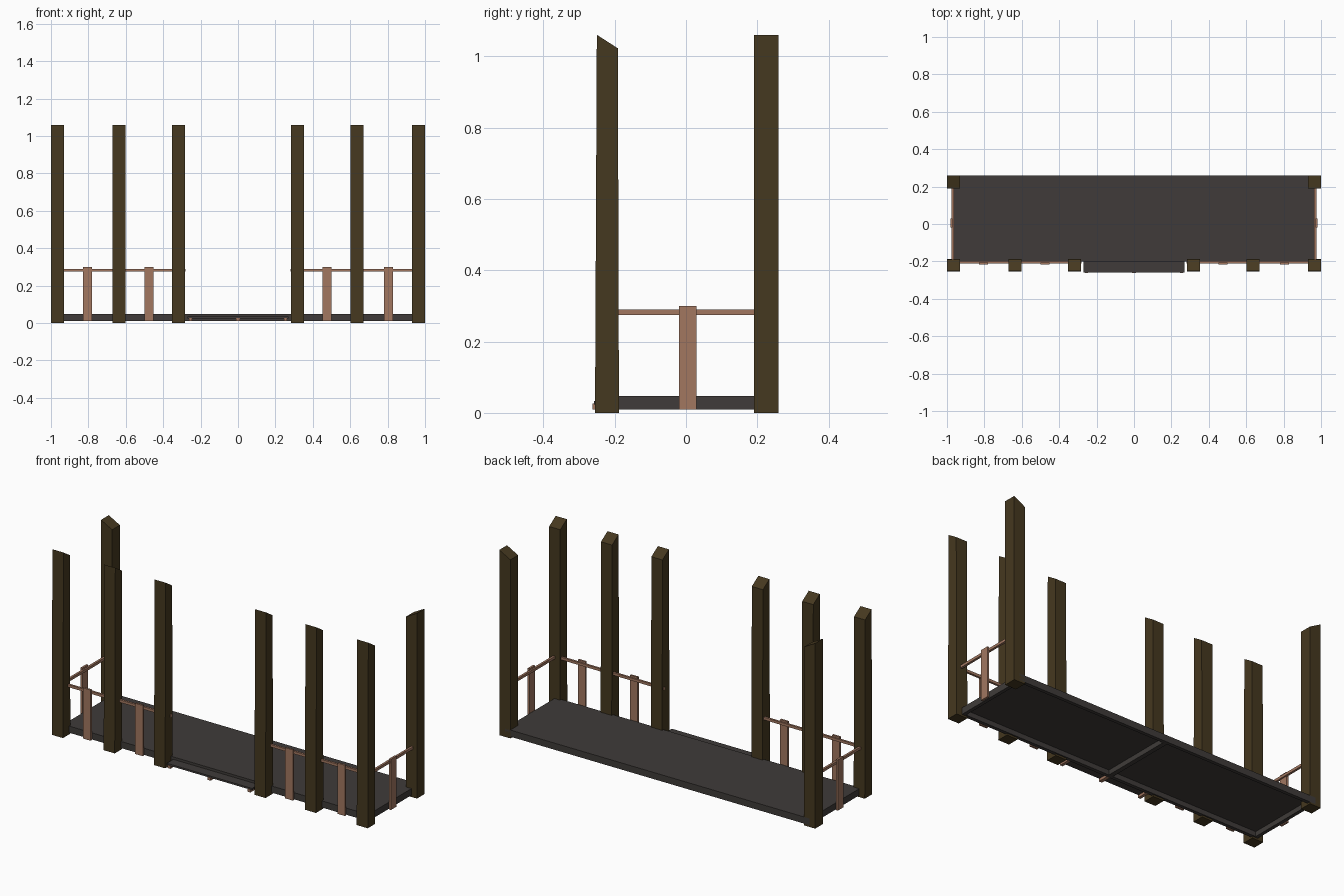
import bpy, bmesh

if "Cube" in bpy.data.objects:
    bpy.data.objects.remove(bpy.data.objects["Cube"])


def material(name, rgb):
    m = bpy.data.materials.new(name)
    m.diffuse_color = (*rgb, 1)
    m.use_nodes = True
    m.node_tree.nodes["Principled BSDF"].inputs["Base Color"].default_value = m.diffuse_color
    return m


POST = material("dark_wood", (0.060, 0.040, 0.014))
DECK = material("dark_grey", (0.050, 0.044, 0.041))
RAIL = material("light_wood", (0.36, 0.185, 0.118))


def box(name, x, y, z, mat, edit=None):
    """Axis-aligned box from (min, max) ranges; edit adjusts each vertex."""
    bm = bmesh.new()
    bmesh.ops.create_cube(bm, size=1)
    for v in bm.verts:
        v.co = [r[1] if c > 0 else r[0] for c, r in zip(v.co, (x, y, z))]
        if edit:
            edit(v.co)
    bmesh.ops.recalc_face_normals(bm, faces=bm.faces)
    me = bpy.data.meshes.new(name)
    bm.to_mesh(me)
    bm.free()
    me.materials.append(mat)
    ob = bpy.data.objects.new(name, me)
    bpy.context.collection.objects.link(ob)
    return ob


def span(s, a, b):
    return tuple(sorted((s * a, s * b)))


# front posts: slight taper in depth, tops cut sloping down to the back
def front_cut(co):
    if co.z > 0.5:
        co.y = -0.25 if co.y < -0.22 else -0.191
        co.z = 1.06 if co.y < -0.22 else 1.022


# corner posts: tops cut sloping down towards the middle
def back_cut(co):
    if co.z > 0.5 and abs(co.x) < 0.96:
        co.z = 1.022


for side, s in (("left", -1), ("right", 1)):
    for i, x in enumerate((0.965, 0.637, 0.318)):
        box(f"front_post_{side}_{i}", span(s, x - 0.035, x + 0.035),
            (-0.255, -0.188), (0, 1.06), POST, front_cut)
    box(f"back_post_{side}", span(s, 0.93, 1.0), (0.19, 0.26), (0, 1.06), POST, back_cut)

    # front railing
    box(f"front_rail_{side}", span(s, 0.28, 0.965), (-0.21, -0.198), (0.275, 0.29), RAIL)
    for i, x in enumerate((0.805, 0.475)):
        box(f"front_baluster_{side}_{i}", span(s, x - 0.024, x + 0.024),
            (-0.217, -0.206), (0.01, 0.30), RAIL)

    # end railing
    box(f"end_rail_{side}", span(s, 0.962, 0.975), (-0.2, 0.2), (0.275, 0.29), RAIL)
    box(f"end_baluster_{side}", span(s, 0.970, 0.982), (-0.02, 0.03), (0.01, 0.30), RAIL)

    # deck end frame and step support
    box(f"deck_end_beam_{side}", span(s, 0.945, 0.965), (-0.2, 0.26), (0.01, 0.04), DECK)
    box(f"step_support_{side}", span(s, 0.245, 0.262), (-0.262, -0.2), (0.01, 0.026), RAIL)

# deck: thin floor on an open frame with a middle beam
box("deck_floor", (-0.965, 0.965), (-0.2, 0.26), (0.038, 0.048), DECK)
box("deck_front_beam", (-0.965, 0.965), (-0.2, -0.18), (0.01, 0.04), DECK)
box("deck_back_beam", (-0.965, 0.965), (0.24, 0.26), (0.01, 0.04), DECK)
box("deck_middle_beam", (-0.013, 0.013), (-0.2, 0.26), (0.01, 0.04), DECK)

# entrance step
box("entrance_step", (-0.27, 0.27), (-0.258, -0.2), (0.024, 0.034), DECK)
box("step_middle_support", (-0.01, 0.01), (-0.262, -0.2), (0.01, 0.026), RAIL)
